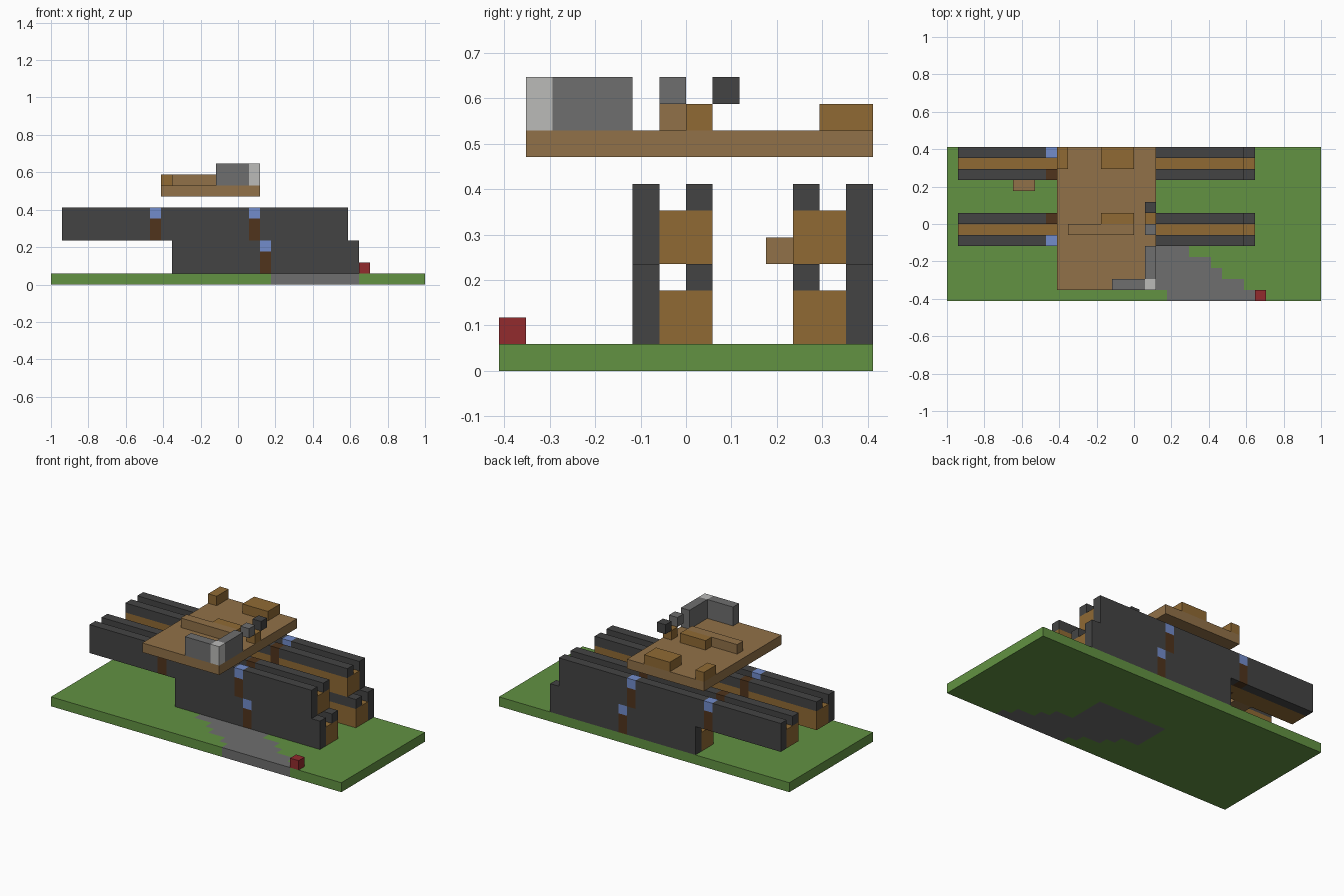
import bpy
import bmesh

if "Cube" in bpy.data.objects:
    bpy.data.objects.remove(bpy.data.objects["Cube"])

U = 2 / 34  # one block


def material(name, hex_code):
    rgb = [int(hex_code[k:k + 2], 16) / 255 for k in (0, 2, 4)]
    lin = [c / 12.92 if c <= 0.04045 else ((c + 0.055) / 1.055) ** 2.4 for c in rgb]
    m = bpy.data.materials.new(name)
    m.use_nodes = True
    m.diffuse_color = (*lin, 1)
    m.node_tree.nodes["Principled BSDF"].inputs["Base Color"].default_value = (*lin, 1)
    return m


GREEN = material("grass_green", "629242")
TAN = material("tan_wood", "917148")
BROWN = material("brown_wood", "906A34")
DARK = material("dark_grey", "444444")
GREY = material("mid_grey", "6E6E6E")
LIGHT = material("light_grey", "BBBBB9")
BLUE = material("window_blue", "728CCB")
DOOR = material("dark_brown", "50341C")
RED = material("red", "922B2D")


def blocks(name, mat, *spans):
    """One object made of boxes; each span is (x range, y range, z range) in blocks."""
    bm = bmesh.new()
    for span in spans:
        box = bmesh.ops.create_cube(bm, size=1)["verts"]
        for v in box:
            for axis, (lo, hi) in enumerate(span):
                v.co[axis] = (hi if v.co[axis] > 0 else lo) * U
            v.co.x -= 17 * U
            v.co.y -= 7 * U
    mesh = bpy.data.meshes.new(name)
    bm.to_mesh(mesh)
    bm.free()
    mesh.materials.append(mat)
    ob = bpy.data.objects.new(name, mesh)
    bpy.context.collection.objects.link(ob)
    return ob


# Ground slab with a stepped path set into it
path_starts = [20, 19, 17, 16, 14, 14, 14, 14]
grass = [((0, 34), (8, 14), (0, 1))]
path = []
for row, start in enumerate(path_starts):
    y = (row, row + 1)
    path.append(((start, start + 8), y, (0, 1)))
    grass += [((0, start), y, (0, 1)), ((start + 8, 34), y, (0, 1))]
blocks("ground", GREEN, *grass)
blocks("path", GREY, *path)


def storey(name, x0, x1, z, doors, side):
    """Outer wall with doors and windows, core and inner rail of one storey."""
    def row(j):
        j = j if side == "front" else 18 - j
        return (j, j + 1)
    label = f"{side}_{name}"
    edges = [x0] + [e for d in doors for e in (d, d + 1)] + [x1]
    runs = list(zip(edges[::2], edges[1::2]))
    blocks(label + "_outer_wall", DARK, *[(r, row(5), (z, z + 3)) for r in runs])
    blocks(label + "_core", BROWN, ((x0, x1), row(6), (z, z + 2)),
           *[(r, row(7), (z, z + 2)) for r in runs])
    blocks(label + "_inner_rail", DARK, *[(r, row(7), (z + 2, z + 3)) for r in runs])
    gaps = [(d, d + 1) for d in doors]
    blocks(label + "_outer_doors", DOOR, *[(g, row(5), (z, z + 2)) for g in gaps])
    blocks(label + "_windows", BLUE, *[(g, row(5), (z + 2, z + 3)) for g in gaps])
    blocks(label + "_inner_doors", DOOR, *[(g, row(7), (z, z + 3)) for g in gaps])


# Two mirrored long buildings
for side in ("front", "rear"):
    storey("lower", 11, 28, 1, [19], side)
    storey("upper", 1, 27, 4, [9, 18], side)

# Small step on the rear building and marker block on the ground
blocks("side_step", TAN, ((6, 8), (10, 11), (4, 5)))
blocks("marker_block", RED, ((28, 29), (0, 1), (1, 2)))

# Raised platform and the pieces on it
blocks("platform", TAN, ((10, 19), (1, 14), (8, 9)))
blocks("bench", TAN, ((11, 17), (6, 7), (9, 10)))
blocks("bench_seat", BROWN, ((14, 17), (7, 8), (9, 10)))
blocks("rear_crate", BROWN, ((14, 17), (12, 14), (9, 10)))
blocks("corner_post", BROWN, ((10, 11), (12, 14), (9, 10)))
blocks("edge_block", BROWN, ((18, 19), (7, 8), (9, 10)))
blocks("corner_wall", GREY, ((15, 18), (1, 2), (9, 11)), ((18, 19), (2, 5), (9, 11)))
blocks("corner_pillar", LIGHT, ((18, 19), (1, 2), (9, 11)))
blocks("grey_cap", GREY, ((18, 19), (6, 7), (10, 11)))
blocks("dark_cap", DARK, ((18, 19), (8, 9), (10, 11)))
